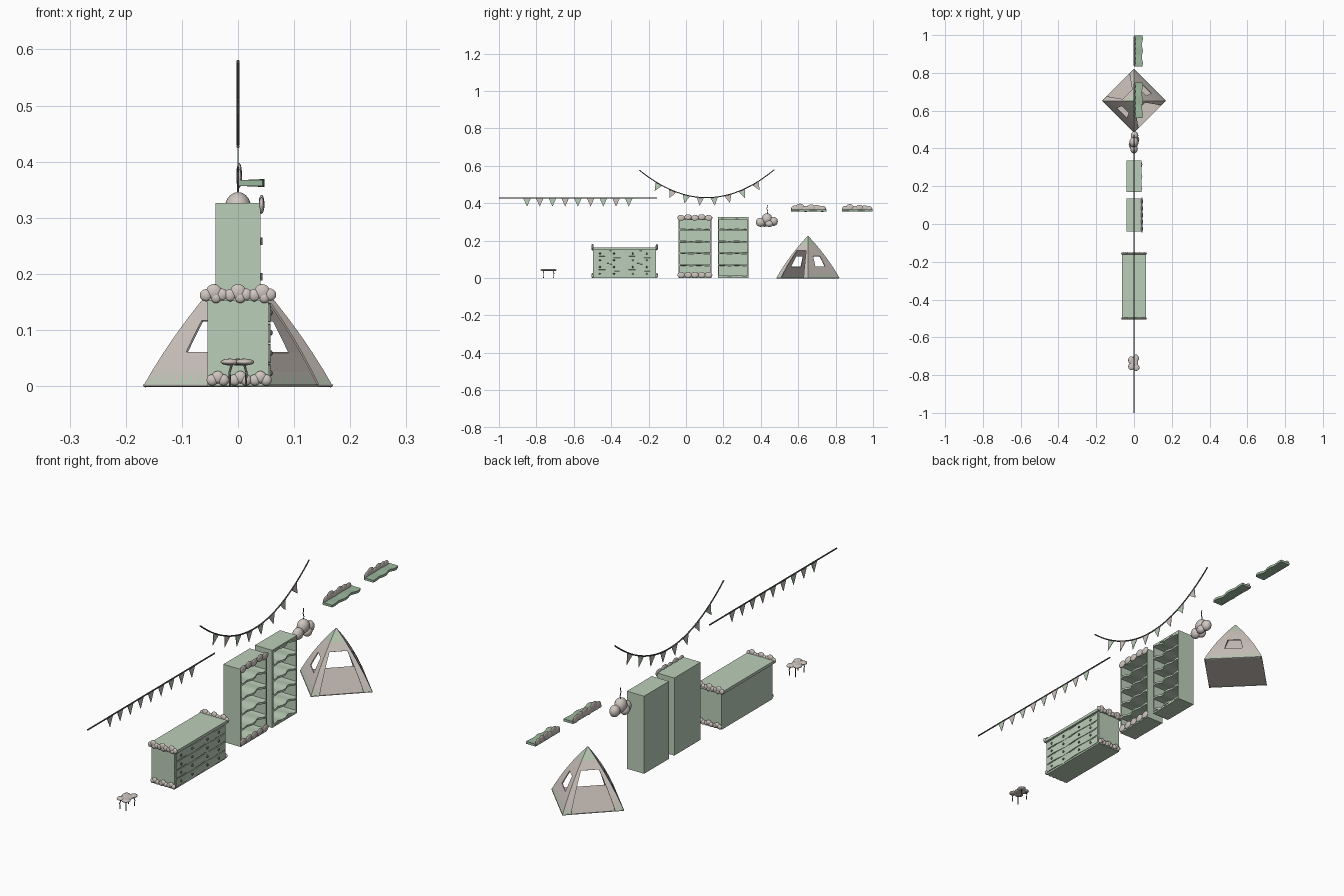
import bpy, bmesh, math
from mathutils import Matrix, Vector

if "Cube" in bpy.data.objects:
    bpy.data.objects.remove(bpy.data.objects["Cube"])


def material(name, col):
    m = bpy.data.materials.new(name)
    m.diffuse_color = (*col, 1)
    m.use_nodes = True
    m.node_tree.nodes["Principled BSDF"].inputs["Base Color"].default_value = m.diffuse_color
    return m


GREEN = material("sage", (0.50, 0.62, 0.48))
DEEP = material("deep_sage", (0.33, 0.48, 0.34))
CREAM = material("cream", (0.62, 0.56, 0.52))
DARK = material("charcoal", (0.12, 0.11, 0.11))


def finish(name, bm, *mats, smooth=False):
    bmesh.ops.recalc_face_normals(bm, faces=bm.faces)
    me = bpy.data.meshes.new(name)
    bm.to_mesh(me)
    bm.free()
    for m in mats:
        me.materials.append(m)
    for p in me.polygons:
        p.use_smooth = smooth
    ob = bpy.data.objects.new(name, me)
    bpy.context.collection.objects.link(ob)
    return ob


def boxes(name, items, mat):
    """Each item is (x0, x1, y0, y1, z0, z1)."""
    bm = bmesh.new()
    for x0, x1, y0, y1, z0, z1 in items:
        mx = Matrix.Translation(((x0 + x1) / 2, (y0 + y1) / 2, (z0 + z1) / 2))
        bmesh.ops.create_cube(bm, size=1, matrix=mx @ Matrix.Diagonal((x1 - x0, y1 - y0, z1 - z0, 1)))
    return finish(name, bm, mat)


def blobs(name, items, mat):
    """Each item is (x, y, z, rx, ry, rz)."""
    bm = bmesh.new()
    for x, y, z, a, b, c in items:
        bmesh.ops.create_uvsphere(bm, u_segments=16, v_segments=10, radius=1,
                                  matrix=Matrix.Translation((x, y, z)) @ Matrix.Diagonal((a, b, c, 1)))
    return finish(name, bm, mat, smooth=True)


def prism(bm, pts, vec):
    f = bm.faces.new([bm.verts.new(p) for p in pts])
    r = bmesh.ops.extrude_face_region(bm, geom=[f])
    bmesh.ops.translate(bm, vec=vec, verts=[v for v in r["geom"] if isinstance(v, bmesh.types.BMVert)])


def wavy_boards(name, x0, x1, y0, y1, zs, thick, mat, amp=0.004, sag=0.003):
    """Boards with a rippled front edge and a rolling surface."""
    bm = bmesh.new()
    n = 20
    for z in zs:
        rows = []
        for i in range(n + 1):
            t = i / n
            y = y0 + (y1 - y0) * t
            xf = x1 - amp + amp * math.sin(t * 5 * math.pi)
            zz = z + sag * math.sin(t * 4 * math.pi)
            rows.append([bm.verts.new(p) for p in ((x0, y, z), (xf, y, zz), (xf, y, zz + thick), (x0, y, z + thick))])
        for a, b in zip(rows, rows[1:]):
            for k in range(4):
                bm.faces.new((a[k], a[(k + 1) % 4], b[(k + 1) % 4], b[k]))
        bm.faces.new(rows[0])
        bm.faces.new(rows[-1])
    return finish(name, bm, mat)


def tube(name, pts, r, mat):
    cu = bpy.data.curves.new(name, "CURVE")
    cu.dimensions = "3D"
    cu.bevel_depth = r
    cu.bevel_resolution = 1
    cu.use_fill_caps = True
    s = cu.splines.new("POLY")
    s.points.add(len(pts) - 1)
    for p, q in zip(s.points, pts):
        p.co = (*q, 1)
    cu.materials.append(mat)
    ob = bpy.data.objects.new(name, cu)
    bpy.context.collection.objects.link(ob)


# Stool with a cloud seat
C = -0.735
blobs("stool_seat", [(0, C, .043, .022, .03, .006), (.012, C - .025, .043, .017, .018, .006),
                     (-.014, C - .02, .043, .017, .018, .006), (.01, C + .024, .043, .016, .02, .006),
                     (-.015, C + .014, .043, .016, .02, .006)], CREAM)
for i, (sx, sy) in enumerate([(1, 1), (1, -1), (-1, 1), (-1, -1)]):
    tube(f"stool_leg_{i}", [(sx * .010, C + sy * .024, .042), (sx * .015, C + sy * .029, .025),
                            (sx * .014, C + sy * .027, 0.001)], .002, DARK)

# Dresser: body, top, drawers, knobs
boxes("dresser_body", [(-.054, .054, -.497, -.16, 0, .152)], GREEN)
boxes("dresser_top", [(-.063, .063, -.503, -.152, .152, .164)], GREEN)
wavy_boards("dresser_drawers", .053, .058, -.49, -.167, [.007 + .036 * i for i in range(4)], .031, GREEN, .001, .002)
blobs("dresser_knobs", [(.058, y, .023 + .036 * i, .004, .005, .005)
                        for i in range(4) for y in (-.46, -.385, -.285, -.21)], DARK)
# Cloud trims on both dresser ends
trim = []
for y, e in ((-.5, .0065), (-.156, .0065)):
    for cx in (-.043, 0, .043):
        for dx, dz, r in ((-.014, -.002, .011), (0, .004, .014), (.014, -.001, .011), (.004, -.006, .010)):
            trim.append((cx + dx, y, .164 + dz, r, e, r))
    for cx in (-.036, .004, .040):
        for dx, dz, r in ((-.010, 0, .010), (0, .005, .011), (.010, 0, .010)):
            trim.append((cx + dx, y, .011 + dz, r, e, r))
blobs("dresser_clouds", trim, CREAM)


# Open bookcases facing +x
def bookcase(name, y0, y1, clouds):
    h, t = .326, .007
    boxes(name + "_case", [(-.04, -.034, y0, y1, 0, h), (-.04, .04, y0, y0 + t, 0, h), (-.04, .04, y1 - t, y1, 0, h),
                           (-.04, .04, y0, y1, h - t, h), (-.04, .04, y0, y1, 0, t)], GREEN)
    wavy_boards(name + "_shelves", -.036, .044, y0 + t / 2, y1 - t / 2,
                [.006, .065, .128, .191, .254, .312], .008, GREEN)
    if clouds:
        its = []
        for i in range(5):
            y = y0 + .014 + (y1 - y0 - .028) * i / 4
            its += [(.042, y, .322 + .004 * (i % 2), .005, .02, .015), (.042, y, .017, .005, .02, .015)]
        blobs(name + "_clouds", its, CREAM)


bookcase("bookcase_a", -.04, .135, True)
bookcase("bookcase_b", .17, .335, False)

# Hanging cloud lamp
blobs("cloud_lamp", [(0, .433, .316, .024, .028, .03), (0, .399, .298, .02, .026, .024), (.003, .468, .303, .02, .023, .024),
                     (.012, .445, .291, .016, .022, .018), (-.012, .42, .293, .016, .022, .019)], CREAM)
tube("lamp_cord", [(0, .433, .33), (0, .437, .355), (0, .432, .37), (0, .436, .39)], .002, DARK)

# Play tent: square pyramid turned 45 degrees, two doorways and two windows
TC, R, H = .652, .167, .225


def corner(k, t):
    r = R * ((1 - t) + .25 * t * (1 - t)) + .002
    a = math.radians(90 * k - 90)
    return Vector((r * math.cos(a), TC + r * math.sin(a), H * t))


US = [-1, -.86, -.72, -.56, -.4, -.2, 0, .2, .4, .56, .72, .86, 1]
TS = [0, .12, .27, .4, .52, .66, .8, 1]
bm = bmesh.new()
for k in range(4):
    door = k % 2 == 0          # k=0 is the +x,-y side
    g = [[bm.verts.new(corner(k, t).lerp(corner(k + 1, t), (u + 1) / 2)) for u in US] for t in TS]
    for j in range(len(TS) - 1):
        for i in range(len(US) - 1):
            m = abs(US[i] + US[i + 1]) / 2
            if (door and m < .72 and j < 5) or (not door and m < .4 and j in (2, 3)):
                continue
            a, b, c, d = g[j][i], g[j][i + 1], g[j + 1][i + 1], g[j + 1][i]
            if j == 0:         # green zigzag hem
                bm.faces.new((a, b, c)).material_index = 1
                bm.faces.new((a, c, d))
            else:
                bm.faces.new((a, b, c, d)).material_index = int(j == 6)
bmesh.ops.remove_doubles(bm, verts=bm.verts, dist=.0004)
tent = finish("tent_canvas", bm, CREAM, GREEN)
s = tent.modifiers.new("thickness", "SOLIDIFY")
s.thickness = .004
bm = bmesh.new()
prism(bm, [corner(k, 0) for k in range(4)], (0, 0, .003))
finish("tent_floor", bm, CREAM)


# Flag garlands
def garland(name, y0, y1, fz, flags):
    n = 32
    ys = [y0 + (y1 - y0) * i / n for i in range(n + 1)]
    tube(name + "_string", [(0, y, fz(y)) for y in ys], .003, DARK)
    for par, mat in ((0, GREEN), (1, CREAM)):
        bm = bmesh.new()
        for y in flags[par::2]:
            t = Vector((0, .02, fz(y + .01) - fz(y - .01))).normalized()
            d = Vector((0, t.z, -t.y))
            p = Vector((-.001, y, fz(y)))
            prism(bm, [p - t * .02, p + t * .02, p + d * .045], (.002, 0, 0))
        finish(f"{name}_flags_{par}", bm, mat)


garland("straight_garland", -1, -.155, lambda y: .427, [-.85 + .068 * i for i in range(9)])
garland("draped_garland", -.25, .472, lambda y: .43 + 1.14 * (y - .11) ** 2, [-.145 + .0737 * i for i in range(8)])

# Wall shelves with cloud backs
for name, y0, y1 in (("wall_shelf_a", .562, .75), ("wall_shelf_b", .835, .998)):
    wavy_boards(name, 0, .047, y0, y1, [.357], .010, DEEP, .003, .002)
    w = y1 - y0
    blobs(name + "_clouds", [(.002, y0 + w * f, z, .005, w * r, w * r * .8) for f, z, r in
                             ((.11, .371, .11), (.25, .378, .13), (.42, .37, .11), (.57, .376, .12),
                              (.74, .374, .11), (.88, .37, .11))], CREAM)
